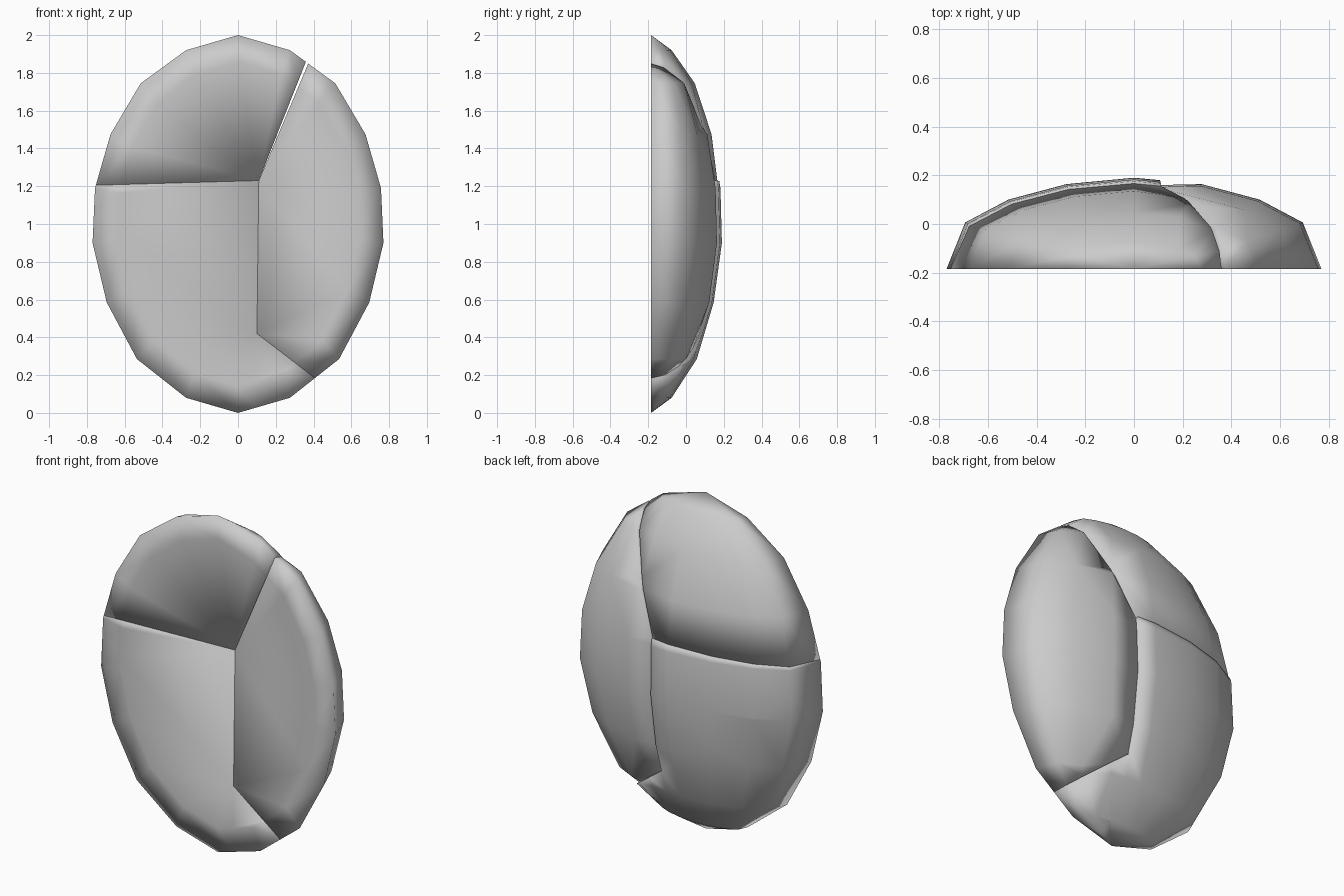
import bpy, bmesh

if "Cube" in bpy.data.objects:
    bpy.data.objects.remove(bpy.data.objects["Cube"])

HALF_W, RIM_Y, DEPTH = 0.77, -0.185, 0.375

# Half-egg: rows of (height, half width) and a cross-section of (x fraction, depth fraction)
ROWS = [(0, 0), (0.08, 0.275), (0.285, 0.535), (0.585, 0.695), (0.9, 0.77),
        (1.19, 0.757), (1.475, 0.675), (1.745, 0.515), (1.92, 0.275), (2, 0)]
HALF = [(0.36, 0.93), (0.67, 0.76), (0.9, 0.51), (1, 0)]
SECTION = [(-x, d) for x, d in reversed(HALF)] + [(0, 1)] + HALF

# Crack lines in the front view (x, z)
SIDE = ((-0.76, 1.205), (0.11, 1.23))
SLANT_LEFT = ((0.11, 1.23), (0.36, 1.86))
SLANT_RIGHT = ((0.11, 1.23), (0.372, 1.85))
UPRIGHT = ((0.11, 1.23), (0.10, 0.42))
FOOT = ((0.10, 0.42), (0.40, 0.19))


def offset(line, p):
    """Signed distance from a crack line, positive on its left seen from the front."""
    (ax, az), (bx, bz) = line
    dx, dz = bx - ax, bz - az
    return (dx * (p.z - az) - dz * (p.x - ax)) / (dx * dx + dz * dz) ** 0.5


def in_right(p):
    return offset(SLANT_RIGHT, p) < 0 < min(offset(UPRIGHT, p), offset(FOOT, p))


def in_upper(p):
    return min(offset(SIDE, p), offset(SLANT_LEFT, p)) > 0


def in_lower(p):
    return offset(SIDE, p) < 0 and min(offset(UPRIGHT, p), offset(FOOT, p)) < 0 or \
        offset(FOOT, p) < 0 and offset(UPRIGHT, p) > 0


def half_egg():
    """Closed half-egg: domed back, flat front with one inner ring."""
    bm = bmesh.new()
    grid = [[bm.verts.new((w * x, RIM_Y + DEPTH * d * (w / HALF_W) ** 1.2, z))
             for x, d in SECTION] for z, w in ROWS]
    for a, b in zip(grid, grid[1:]):
        for c in range(len(SECTION) - 1):
            bm.faces.new((a[c], b[c], b[c + 1], a[c + 1]))
    rim = [row[0] for row in grid] + [row[-1] for row in grid[-2:0:-1]]
    ring = [bm.verts.new((v.co.x * 0.83, RIM_Y, 1 + (v.co.z - 1) * 0.86)) for v in rim]
    for i in range(len(rim)):
        bm.faces.new((rim[i - 1], rim[i], ring[i], ring[i - 1]))
    bm.faces.new(ring)
    bmesh.ops.remove_doubles(bm, verts=bm.verts[:], dist=1e-5)
    return bm


def fragment(name, lines, corners, keep, tuck):
    bm = half_egg()
    # Cut along the cracks and keep one fragment
    for (ax, az), (bx, bz) in lines:
        bmesh.ops.bisect_plane(bm, geom=bm.verts[:] + bm.edges[:] + bm.faces[:], dist=1e-5,
                               plane_co=(ax, 0, az), plane_no=(az - bz, 0, bx - ax))
    gone = [f for f in bm.faces if not keep(f.calc_center_median())]
    bmesh.ops.delete(bm, geom=gone, context='FACES')
    bmesh.ops.remove_doubles(bm, verts=bm.verts[:], dist=1e-4)

    # Sink the broken edge of the dome slightly
    crack = [e for e in bm.edges if e.is_boundary]
    for v in {v for e in crack for v in e.verts}:
        if v.co.y > RIM_Y + 1e-4:
            v.co.y = max(RIM_Y, v.co.y - tuck)

    # Upright edges at the corners, then one flat wall per crack line
    walls = list(crack)
    edge_verts = {v for e in crack for v in e.verts}
    for x, z in corners:
        near = sorted((v for v in edge_verts if abs(v.co.x - x) + abs(v.co.z - z) < 2e-3),
                      key=lambda v: v.co.y)
        if len(near) > 1:
            walls.append(bm.edges.new((near[0], near[-1])))
    for line in lines:
        loop = [e for e in walls if all(abs(offset(line, v.co)) < 1e-3 for v in e.verts)]
        bmesh.ops.contextual_create(bm, geom=loop)
    bmesh.ops.recalc_face_normals(bm, faces=bm.faces[:])
    bmesh.ops.triangulate(bm, faces=[f for f in bm.faces if len(f.verts) > 4])
    for f in bm.faces:
        f.smooth = True
    mesh = bpy.data.meshes.new(name)
    bm.to_mesh(mesh)
    bm.free()
    bpy.context.collection.objects.link(bpy.data.objects.new(name, mesh))


# Three solid fragments that fit together
TOP, BOTTOM = UPRIGHT
fragment("upper_fragment", [SIDE, SLANT_LEFT], [TOP], in_upper, 0.01)
fragment("lower_fragment", [SIDE, UPRIGHT, FOOT], [TOP, BOTTOM], in_lower, 0.0)
fragment("right_fragment", [SLANT_RIGHT, UPRIGHT, FOOT], [TOP, BOTTOM], in_right, 0.02)
